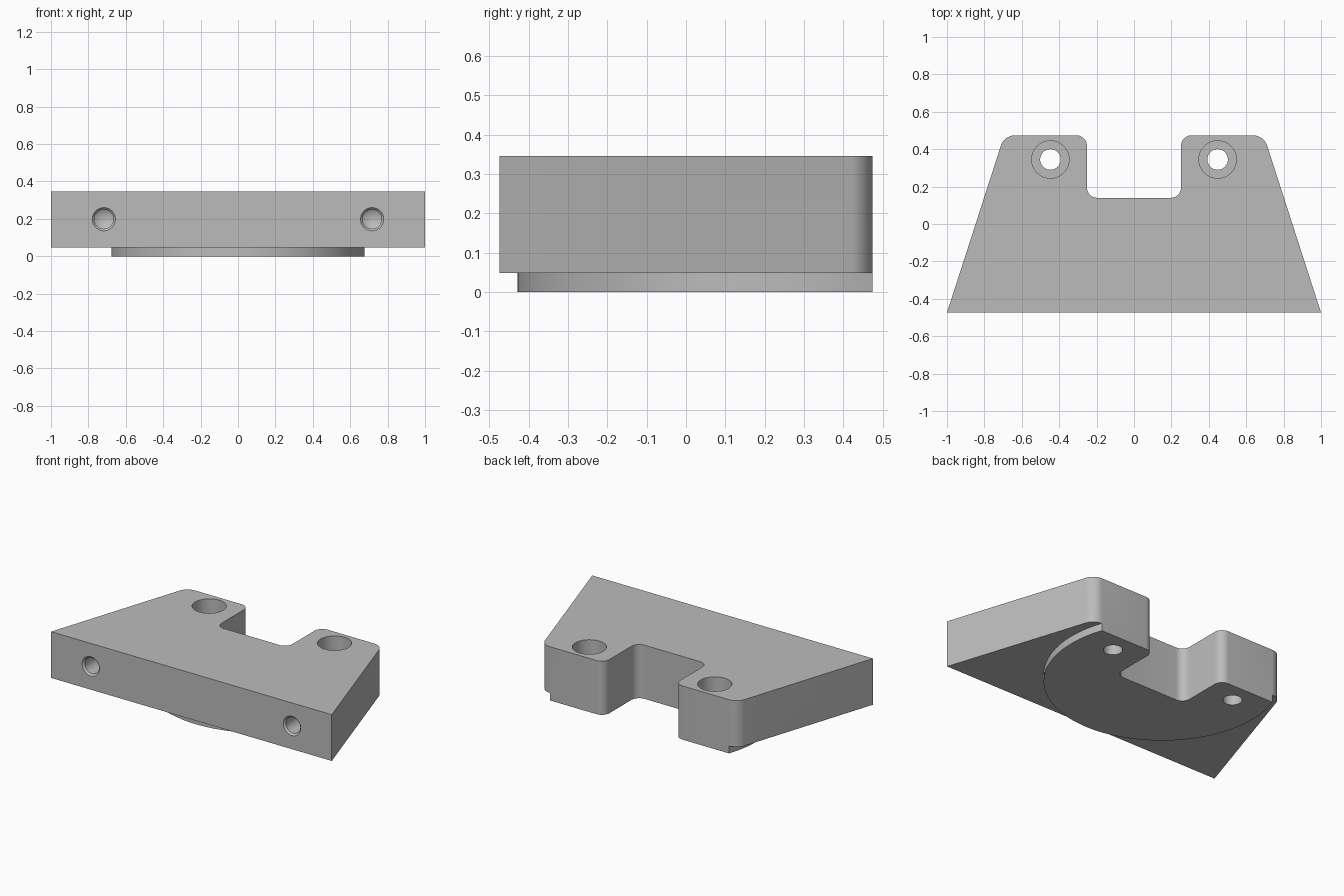
import bpy, bmesh
from math import pi, radians
from mathutils import Matrix, Vector

if "Cube" in bpy.data.objects:
    bpy.data.objects.remove(bpy.data.objects["Cube"])

HALF_DEPTH, TOP, LEDGE = 0.474, 0.346, 0.048
FILLET = 0.055

steel = bpy.data.materials.new("plain grey")
steel.use_nodes = True
grey = (0.5, 0.5, 0.5, 1)
steel.diffuse_color = grey
steel.node_tree.nodes["Principled BSDF"].inputs["Base Color"].default_value = grey


def make_object(name, bm):
    bmesh.ops.recalc_face_normals(bm, faces=bm.faces)
    mesh = bpy.data.meshes.new(name)
    bm.to_mesh(mesh)
    bm.free()
    mesh.materials.append(steel)
    obj = bpy.data.objects.new(name, mesh)
    bpy.context.collection.objects.link(obj)
    return obj


def lathe(name, profile, matrix, steps=64):
    """Revolve a closed (radius, height) profile about z, then place it."""
    bm = bmesh.new()
    verts = [bm.verts.new((r, 0, z)) for r, z in profile]
    edges = [bm.edges.new((v, verts[i - 1])) for i, v in enumerate(verts)]
    bmesh.ops.spin(bm, geom=verts + edges, cent=(0, 0, 0), axis=(0, 0, 1),
                   angle=2 * pi, steps=steps)
    bmesh.ops.remove_doubles(bm, verts=bm.verts, dist=1e-5)
    # drop leftover edges lying on the axis
    loose = [e for e in bm.edges if not e.link_faces]
    bmesh.ops.delete(bm, geom=loose, context="EDGES")
    bm.transform(matrix)
    obj = make_object(name, bm)
    obj.hide_render = True
    return obj


# Tapered plate with a notch; the True corners are rounded
half = [(1, -HALF_DEPTH, False), (0.694, HALF_DEPTH, True),
        (0.252, HALF_DEPTH, True), (0.252, 0.14, True)]
outline = half + [(-x, y, rounded) for x, y, rounded in reversed(half)]
bm = bmesh.new()
base = bm.faces.new([bm.verts.new((x, y, 0)) for x, y, _ in outline])
bm.verts.ensure_lookup_table()
rounded_points = [Vector((x, y)) for x, y, rounded in outline if rounded]
new = bmesh.ops.extrude_face_region(bm, geom=[base])["geom"]
bmesh.ops.translate(bm, vec=(0, 0, TOP),
                    verts=[v for v in new if isinstance(v, bmesh.types.BMVert)])
uprights = [e for e in bm.edges
            if abs(e.verts[0].co.z - e.verts[1].co.z) > 0.1
            and any((e.verts[0].co.xy - p).length < 1e-4 for p in rounded_points)]
bmesh.ops.bevel(bm, geom=uprights, offset=FILLET, offset_type="OFFSET",
                segments=10, profile=0.5, affect="EDGES")
plate = make_object("mounting_plate", bm)

# Ring that trims the underside to a shallow round boss
cutters = [lathe("boss_trim", [(0.677, -0.2), (2, -0.2), (2, LEDGE), (0.677, LEDGE)],
                 Matrix.Translation((0, 0.248, 0)), 128)]

for side in (-1, 1):
    # Counterbored bolt hole
    cutters.append(lathe("bolt_hole",
                         [(0, -0.1), (0.055, -0.1), (0.055, 0.226), (0.1, 0.226),
                          (0.1, 0.5), (0, 0.5)],
                         Matrix.Translation((side * 0.447, 0.345, 0))))
    # Chamfered blind hole with a drill-point end
    cutters.append(lathe("front_hole",
                         [(0, -0.1), (0.062, -0.1), (0.062, 0), (0.051, 0.011),
                          (0.051, 0.25), (0, 0.28)],
                         Matrix.Translation((side * 0.717, -HALF_DEPTH, 0.198))
                         @ Matrix.Rotation(radians(-90), 4, "X")))

bpy.ops.object.select_all(action="DESELECT")
bpy.context.view_layer.objects.active = plate
plate.select_set(True)
for cutter in cutters:
    mod = plate.modifiers.new(cutter.name, "BOOLEAN")
    mod.operation = "DIFFERENCE"
    mod.solver = "EXACT"
    mod.object = cutter
    bpy.ops.object.modifier_apply(modifier=mod.name)
    bpy.data.objects.remove(cutter)
bpy.ops.object.shade_smooth_by_angle(angle=radians(25))
